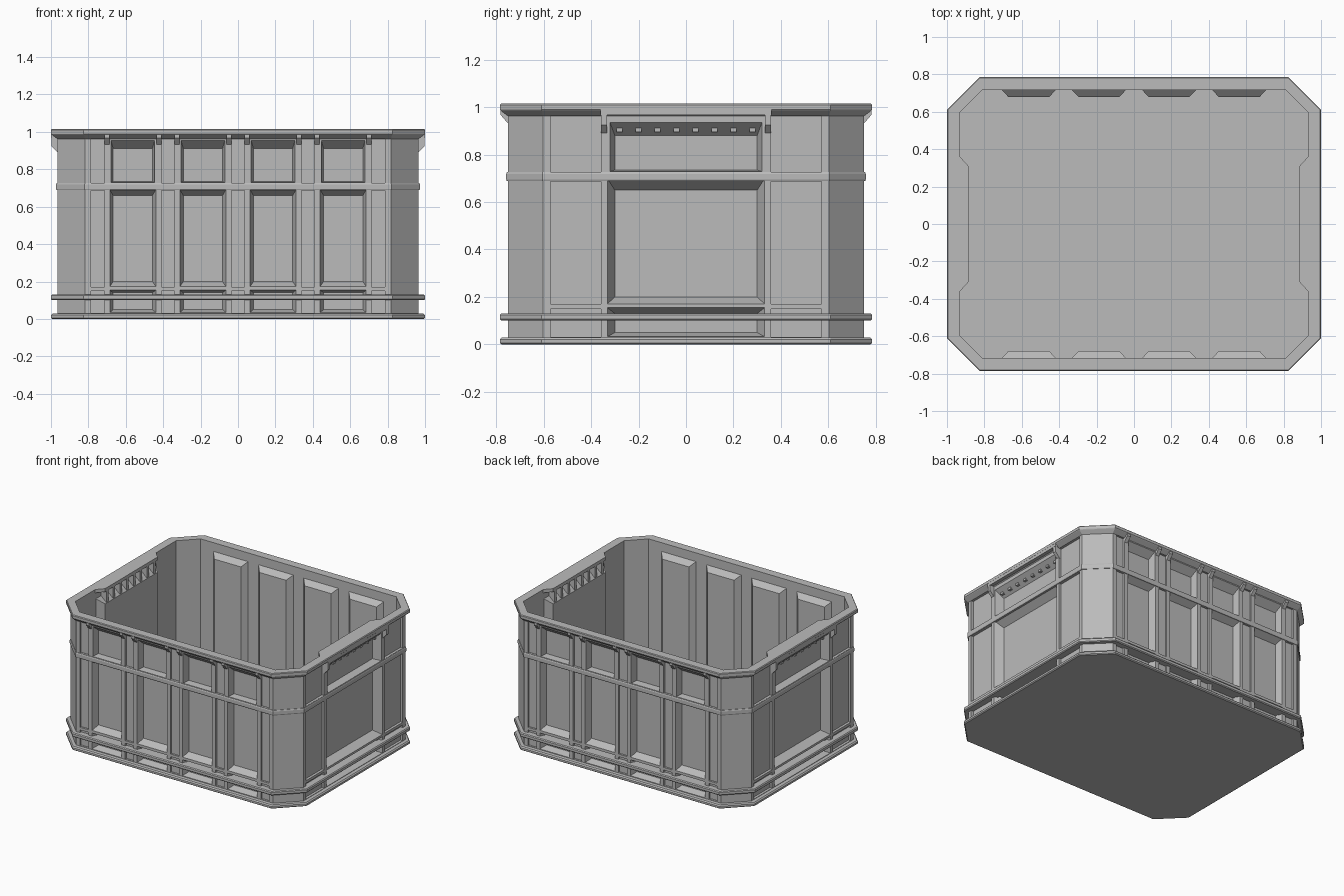
import bpy, bmesh
from math import cos, sin, pi

if "Cube" in bpy.data.objects:
    bpy.data.objects.remove(bpy.data.objects["Cube"], do_unlink=True)

grey = bpy.data.materials.new("crate_grey")
grey.use_nodes = True
colour = (0.5, 0.5, 0.5, 1)
grey.diffuse_color = colour
grey.node_tree.nodes["Principled BSDF"].inputs["Base Color"].default_value = colour

HX, HY, TOP = 1.0, 0.785, 1.015
ENDS, SIDES = (0, pi), (pi / 2, -pi / 2)


def finish(bm, name):
    bmesh.ops.recalc_face_normals(bm, faces=bm.faces)
    mesh = bpy.data.meshes.new(name)
    bm.to_mesh(mesh)
    bm.free()
    mesh.materials.append(grey)
    ob = bpy.data.objects.new(name, mesh)
    bpy.context.collection.objects.link(ob)
    return ob


def octagon(d):
    """Chamfered rectangle, inset by d from the outer edge."""
    x, y, c = HX - d, HY - d, 0.175 - 0.8 * d
    quarter = [(x, y - c), (x - c, y)]
    half = quarter + [(-px, py) for px, py in reversed(quarter)]
    return half + [(-px, -py) for px, py in half]


def loft(name, profile, solid=False):
    """Sweep (inset, height) points round the octagon; closed ring or solid slab."""
    bm = bmesh.new()
    loops = [[bm.verts.new((x, y, z)) for x, y in octagon(d)] for d, z in profile]
    pairs = list(zip(loops, loops[1:]))
    if solid:
        bm.faces.new(loops[0])
        bm.faces.new(loops[-1])
    else:
        pairs.append((loops[-1], loops[0]))
    for a, b in pairs:
        for i in range(8):
            j = (i + 1) % 8
            bm.faces.new((a[i], a[j], b[j], b[i]))
    return finish(bm, name)


def frustum(bm, angle, v0, r0, v1, r1):
    """Block between two rectangles (u0, u1, z0, z1) at distances v0, v1 along a wall's normal."""
    rings = []
    for v, (u0, u1, z0, z1) in ((v0, r0), (v1, r1)):
        rings.append([bm.verts.new((v * cos(angle) - u * sin(angle),
                                    v * sin(angle) + u * cos(angle), z))
                      for u, z in ((u0, z0), (u1, z0), (u1, z1), (u0, z1))])
    a, b = rings
    bm.faces.new(a)
    bm.faces.new(b)
    for i in range(4):
        j = (i + 1) % 4
        bm.faces.new((a[i], a[j], b[j], b[i]))


def span(c, w, z0, z1):
    return (c - w, c + w, z0, z1)


def block(bm, angle, v0, v1, c, w, z0, z1):
    frustum(bm, angle, v0, span(c, w, z0, z1), v1, span(c, w, z0, z1))


PANELS = [-0.5625, -0.1875, 0.1875, 0.5625]
CELLS = [-0.75, -0.375, 0, 0.375, 0.75]
CELL_ROWS = [(0.032, 0.15), (0.17, 0.687), (0.727, 0.962)]

# Cutter for every recess on the outside
bm = bmesh.new()
for a in SIDES:
    for c in PANELS:
        for v, z0, z1, i0, i1 in ((0.757, 0.032, 0.155, 0.05, 0.14),
                                  (0.757, 0.17, 0.695, 0.2, 0.66),
                                  (0.787, 0.725, 0.985, 0.735, 0.91)):
            frustum(bm, a, v, span(c, 0.125, z0, z1), 0.7, span(c, 0.105, i0, i1))
    for c in CELLS:
        for z0, z1 in CELL_ROWS:
            block(bm, a, 0.737, 0.77, c, 0.035, z0, z1)
for a in ENDS:
    for v, z0, z1, i0, i1 in ((0.967, 0.032, 0.155, 0.05, 0.13),
                              (0.967, 0.17, 0.7, 0.2, 0.65),
                              (1.002, 0.725, 0.967, 0.735, 0.88)):
        frustum(bm, a, v, span(0, 0.332, z0, z1), 0.905, span(0, 0.3, i0, i1))
    for c in (-0.465, 0.465):
        for z0, z1 in CELL_ROWS:
            block(bm, a, 0.947, 0.98, c, 0.107, z0, z1)
cutter = finish(bm, "recess_cutter")
cutter.hide_render = True

# Wall and top rim
wall = loft("wall", [(0.068, 0.01), (0.034, 0.01), (0.034, 1.0), (0.068, 1.0)])
rim = loft("top_rim", [(0.068, 0.965), (0.034, 0.962), (0.004, 0.985), (0, 0.99),
                       (0, 1.01), (0.005, TOP), (0.068, TOP)])

# Panel backs that bulge into the inside
bm = bmesh.new()
for a in SIDES:
    for c in PANELS:
        frustum(bm, a, 0.725, span(c, 0.152, 0.015, 0.957),
                0.68, span(c, 0.11, 0.015, 0.915))
for a in ENDS:
    frustum(bm, a, 0.94, span(0, 0.362, 0.015, 0.95),
            0.885, span(0, 0.31, 0.015, 0.9))
backs = finish(bm, "panel_backs")

# Cut the recesses
for ob in (wall, rim, backs):
    mod = ob.modifiers.new("recesses", 'BOOLEAN')
    mod.operation = 'DIFFERENCE'
    mod.solver = 'EXACT'
    mod.object = cutter
    bpy.context.view_layer.objects.active = ob
    bpy.ops.object.modifier_apply(modifier=mod.name)
bpy.data.objects.remove(cutter, do_unlink=True)

# Floor with base flange, lower flange and middle band
loft("floor", [(0.008, 0), (0, 0.006), (0, 0.02), (0.008, 0.028), (0.06, 0.03)], solid=True)
loft("lower_flange", [(0.06, 0.1), (0.006, 0.1), (0, 0.106), (0, 0.124),
                      (0.006, 0.13), (0.06, 0.13)])
loft("middle_band", [(0.045, 0.688), (0.03, 0.688), (0.027, 0.695), (0.027, 0.718),
                     (0.03, 0.726), (0.045, 0.726)])

# Flange parts running back into the deep panels
bm = bmesh.new()
for a in SIDES:
    for c in PANELS:
        block(bm, a, 0.69, 0.76, c, 0.108, 0.101, 0.129)
for a in ENDS:
    block(bm, a, 0.895, 0.97, 0, 0.305, 0.101, 0.129)
finish(bm, "flange_infill")

# Gussets joining the ribs to the rim
bm = bmesh.new()
for a in SIDES:
    for c in PANELS:
        for s in (-0.139, 0.139):
            frustum(bm, a, 0.745, span(c + s, 0.0135, 0.925, 0.99),
                    0.782, span(c + s, 0.0135, 0.968, 0.99))
for a in ENDS:
    for s in (-0.346, 0.346):
        frustum(bm, a, 0.955, span(s, 0.013, 0.88, 0.99),
                0.998, span(s, 0.013, 0.925, 0.99))
finish(bm, "rib_gussets")

# Handles: deep grip, deck and stiffeners under it
bm = bmesh.new()
for a in ENDS:
    block(bm, a, 0.955, 0.9995, 0, 0.36, 0.9675, 1.005)
    frustum(bm, a, 0.935, span(0, 0.365, 0.99, TOP), 0.885, span(0, 0.31, 0.99, TOP))
    for i in range(8):
        block(bm, a, 0.888, 0.94, (i - 3.5) * 0.08, 0.012, 0.895, 0.995)
finish(bm, "handles")
